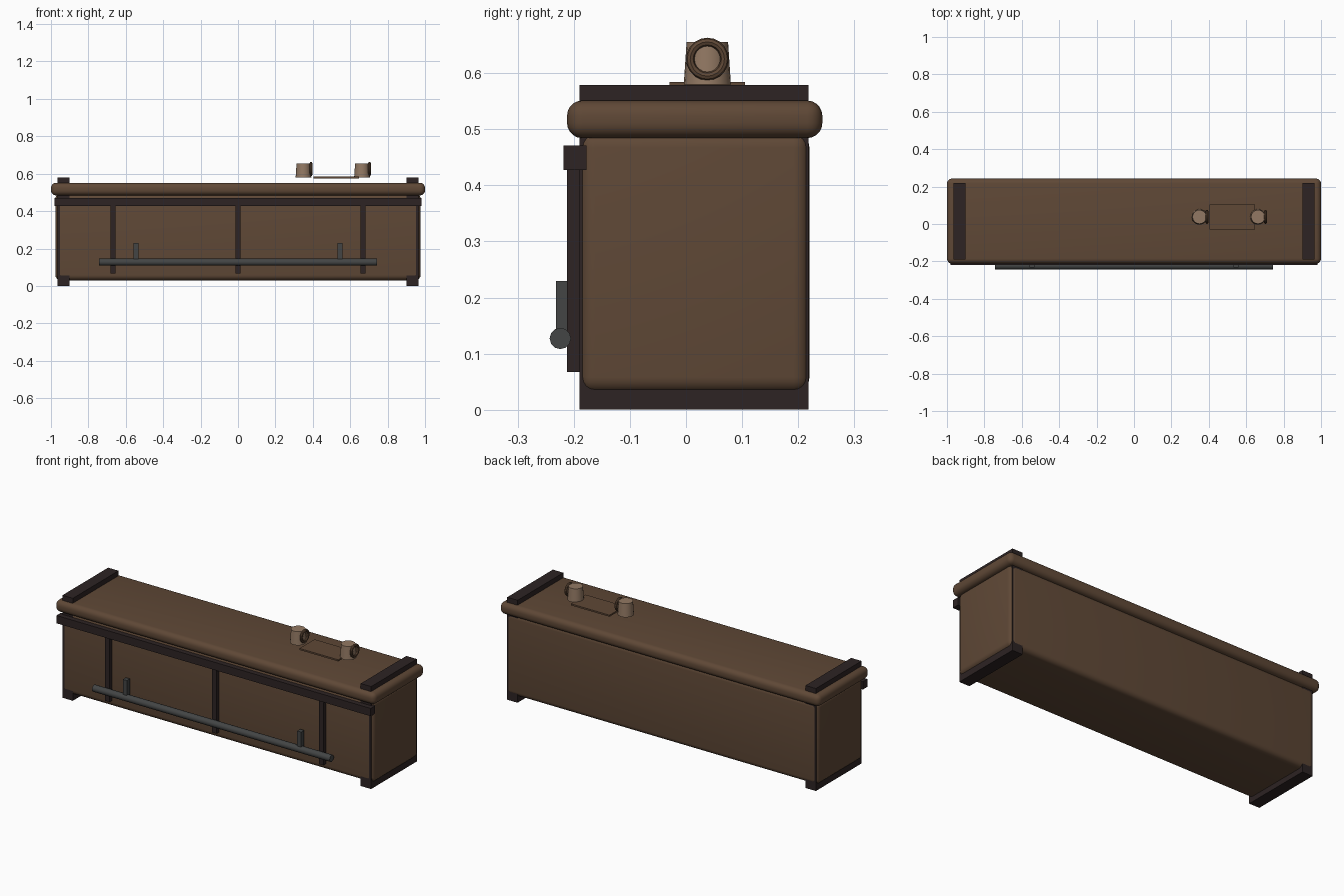
import bpy, math

if "Cube" in bpy.data.objects:
    bpy.data.objects.remove(bpy.data.objects["Cube"])


def material(name, rgb):
    m = bpy.data.materials.new(name)
    m.diffuse_color = (*rgb, 1)
    m.use_nodes = True
    m.node_tree.nodes["Principled BSDF"].inputs["Base Color"].default_value = m.diffuse_color
    return m


WOOD = material("brown wood", (0.115, 0.065, 0.037))
DARK = material("dark trim", (0.026, 0.017, 0.017))
STEEL = material("grey steel", (0.056, 0.059, 0.059))
TAN = material("tan ceramic", (0.29, 0.19, 0.125))


def finish(name, mat, smooth=True):
    ob = bpy.context.object
    ob.name = name
    ob.data.materials.append(mat)
    if smooth:
        bpy.ops.object.shade_smooth_by_angle(angle=math.radians(35))
    return ob


def box(name, mat, x, y, z, bevel=0.0):
    """Box from (min, max) ranges, optionally rounded."""
    rng = (x, y, z)
    bpy.ops.mesh.primitive_cube_add(size=1, location=[(a + b) / 2 for a, b in rng])
    ob = bpy.context.object
    ob.scale = [b - a for a, b in rng]
    bpy.ops.object.transform_apply(location=False, rotation=False, scale=True)
    if bevel:
        mod = ob.modifiers.new("round", 'BEVEL')
        mod.width, mod.segments = bevel, 5
        bpy.ops.object.modifier_apply(modifier="round")
    return finish(name, mat, bevel > 0)


# chest body and rounded lid
box("body", WOOD, (-0.976, 0.976), (-0.19, 0.22), (0.03, 0.495), 0.028)
box("lid", WOOD, (-1, 1), (-0.212, 0.243), (0.484, 0.551), 0.027)

# end frames, passing through the body as feet and top battens
for side, s in (("left", -1), ("right", 1)):
    x = sorted((s * 0.90, s * 0.965))
    box(side + "_end_frame", DARK, x, (-0.1895, 0.2185), (0, 0.579))

# front rail and vertical slats
box("front_rail", DARK, (-0.982, 0.982), (-0.218, -0.177), (0.427, 0.471))
for i, cx in enumerate((-0.668, 0, 0.668)):
    box(f"front_slat_{i}", DARK, (cx - 0.014, cx + 0.014), (-0.212, -0.185), (0.067, 0.43))

# foot rail and its brackets
bpy.ops.mesh.primitive_cylinder_add(vertices=12, radius=0.019, depth=1.486,
                                    location=(0, -0.224, 0.127), rotation=(0, math.pi / 2, 0))
finish("front_bar", STEEL)
for i, cx in enumerate((-0.545, 0.545)):
    box(f"bar_bracket_{i}", STEEL, (cx - 0.0125, cx + 0.0125), (-0.232, -0.205), (0.13, 0.229))

# tray and two mugs with ring handles
box("tray", WOOD, (0.405, 0.647), (-0.029, 0.105), (0.575, 0.584))
for i, cx in enumerate((0.35, 0.663)):
    bpy.ops.mesh.primitive_cone_add(vertices=20, radius1=0.042, radius2=0.037, depth=0.075,
                                    location=(cx, 0.038, 0.6175))
    finish(f"mug_{i}", TAN)
    bpy.ops.mesh.primitive_torus_add(major_segments=20, minor_segments=8, major_radius=0.0305,
                                     minor_radius=0.0075, location=(cx + 0.04, 0.038, 0.625),
                                     rotation=(0, math.pi / 2, 0))
    finish(f"mug_handle_{i}", WOOD)
